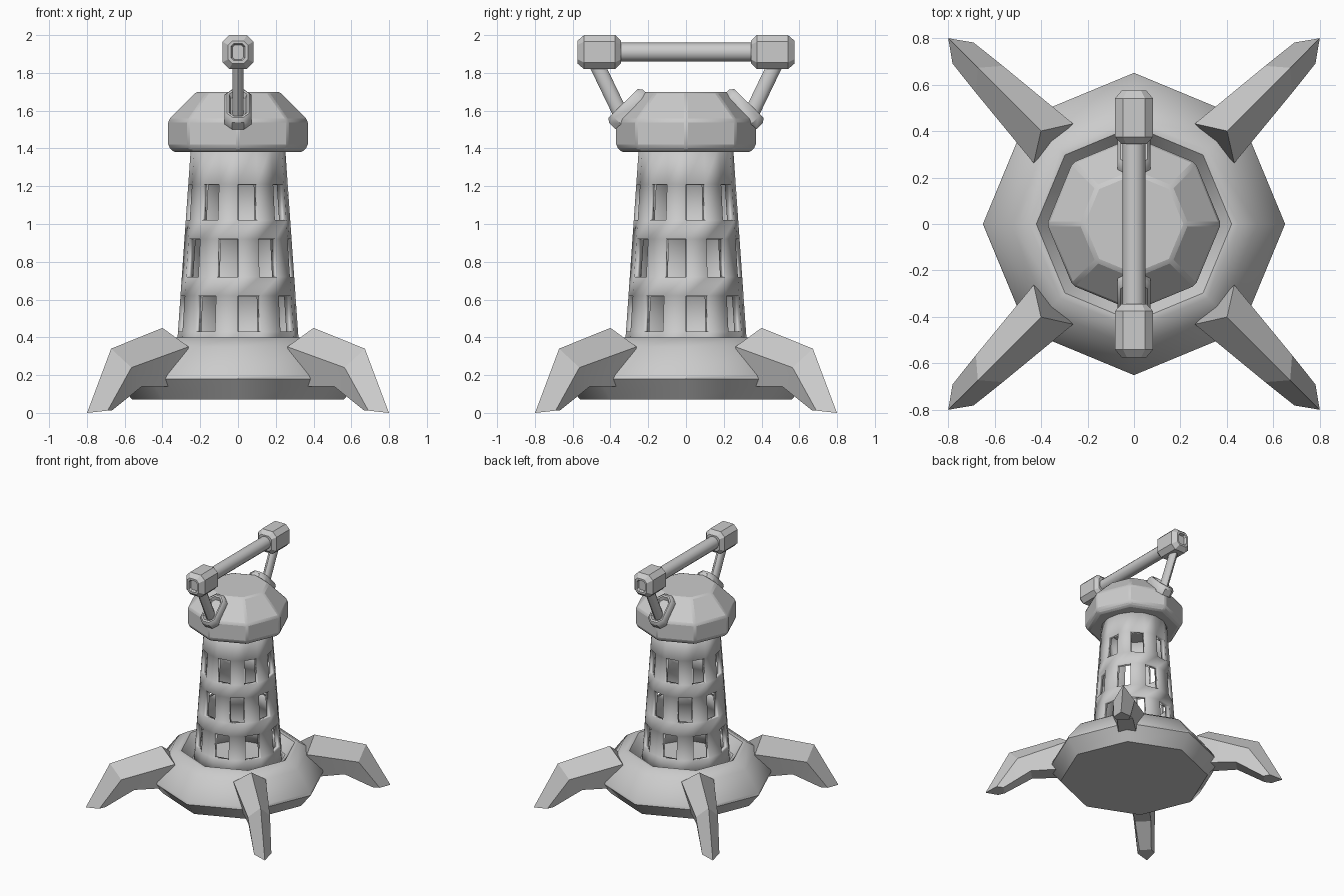
import bpy, bmesh
from math import sin, cos, pi, sqrt, radians
from mathutils import Vector

if "Cube" in bpy.data.objects:
    bpy.data.objects.remove(bpy.data.objects["Cube"])


def finish(name, bm, recalc=True, angle=35):
    if recalc:
        bmesh.ops.recalc_face_normals(bm, faces=bm.faces[:])
    me = bpy.data.meshes.new(name)
    bm.to_mesh(me)
    bm.free()
    ob = bpy.data.objects.new(name, me)
    bpy.context.collection.objects.link(ob)
    bpy.ops.object.select_all(action='DESELECT')
    ob.select_set(True)
    bpy.context.view_layer.objects.active = ob
    bpy.ops.object.shade_smooth_by_angle(angle=radians(angle))
    return ob


def loft(name, rings, angle=35):
    """Skin a list of equal-length point rings and cap both ends."""
    bm = bmesh.new()
    vs = [[bm.verts.new(p) for p in r] for r in rings]
    n = len(vs[0])
    for a, b in zip(vs, vs[1:]):
        for i in range(n):
            k = (i + 1) % n
            bm.faces.new((a[i], a[k], b[k], b[i]))
    bm.faces.new(vs[0])
    bm.faces.new(vs[-1])
    return finish(name, bm, angle=angle)


def circle(r, z, n=8):
    return [(r * cos(2 * pi * i / n), r * sin(2 * pi * i / n), z) for i in range(n)]


def octagon(center, u, v, a, b, c):
    """Chamfered rectangle, half sizes a and b along u and v, corner cut c."""
    pts = [(a, b - c), (a - c, b), (c - a, b), (-a, b - c),
           (-a, c - b), (c - a, -b), (a - c, -b), (a, c - b)]
    return [center + u * x + v * y for x, y in pts]


# octagonal base with a dished top
base = [(0.56, 0.07), (0.65, 0.18), (0.645, 0.20), (0.53, 0.35), (0.45, 0.40),
        (0.42, 0.40), (0.35, 0.31)]
loft("base", [circle(r, z) for r, z in base], angle=40)

# tower: thin tapered shell with staggered windows
N = 16
levels = [0.30, 0.43, 0.62, 0.72, 0.92, 1.02, 1.21, 1.42]
bm = bmesh.new()
grid = []
for z in levels:
    r = 0.32 - 0.07 * (z - 0.4)
    grid.append([bm.verts.new((r * sin(2 * pi * i / N), -r * cos(2 * pi * i / N), z))
                 for i in range(N)])
window_parity = {1: 0, 3: 1, 5: 0}
for j in range(len(levels) - 1):
    for i in range(N):
        if j in window_parity and i % 2 == window_parity[j]:
            continue
        k = (i + 1) % N
        bm.faces.new((grid[j][i], grid[j][k], grid[j + 1][k], grid[j + 1][i]))
tower = finish("tower_shell", bm, recalc=False)
wall = tower.modifiers.new("wall", 'SOLIDIFY')
wall.thickness = 0.04
wall.offset = -1

# octagonal cap with softened edges
cap_profile = [(0.345, 1.38), (0.374, 1.41), (0.374, 1.55), (0.225, 1.70)]
cap = loft("cap", [circle(r, z) for r, z in cap_profile], angle=30)
soft = cap.modifiers.new("soft", 'BEVEL')
soft.width = 0.012
soft.segments = 1
soft.limit_method = 'ANGLE'

# four claw legs: ridge (r, z), shoulders (r, z, w), undersides (r, z, w)
sections = [((0.47, 0.40), (0.46, 0.33, 0.11), (0.46, 0.16, 0.07)),
            ((0.566, 0.45), (0.49, 0.35, 0.12), (0.49, 0.14, 0.07)),
            ((0.95, 0.34), (0.88, 0.24, 0.082), (0.78, 0.14, 0.06)),
            ((1.13, 0.0), (1.04, 0.012, 0.064), (0.99, 0.012, 0.045))]
s = 1 / sqrt(2)
for name, sx, sy in (("front_right_leg", 1, -1), ("back_right_leg", 1, 1),
                     ("back_left_leg", -1, 1), ("front_left_leg", -1, -1)):
    rings = []
    for ridge, sh, un in sections[1:]:
        pts = [(*ridge, 0), sh, un, (un[0], un[1], -un[2]), (sh[0], sh[1], -sh[2])]
        rings.append([(sx * s * (r + w), sy * s * (r - w), z) for r, z, w in pts])
    loft(name, rings, angle=25)

# handle bar
X, Y, Z = Vector((1, 0, 0)), Vector((0, 1, 0)), Vector((0, 0, 1))
loft("handle_bar", [[(0.05 * cos(pi * i / 6), y, 1.91 + 0.05 * sin(pi * i / 6))
                     for i in range(12)] for y in (-0.37, 0.37)])

for side, sy in (("front", -1), ("back", 1)):
    # chamfered knob with a small socket in its outer end
    knob = [(0.345, 0.055, 0.06, 0.02), (0.375, 0.082, 0.09, 0.035),
            (0.54, 0.082, 0.09, 0.035), (0.575, 0.052, 0.06, 0.022),
            (0.575, 0.036, 0.045, 0.014), (0.555, 0.030, 0.038, 0.012)]
    loft(side + "_knob", [octagon(Vector((0, sy * y, 1.91)), X, Z, a, b, c)
                          for y, a, b, c in knob], angle=30)

    # slanted strut from the cap to the knob
    lo, hi = Vector((0, sy * 0.34, 1.57)), Vector((0, sy * 0.475, 1.85))
    d = (hi - lo).normalized()
    v = X.cross(d)
    loft(side + "_strut", [[p + X * 0.03 * cos(pi * i / 6) + v * 0.04 * sin(pi * i / 6)
                            for i in range(12)] for p in (lo, hi)])

    # elongated collar lying on the sloped cap edge
    normal = Vector((0, sy * 0.70, 0.71)).normalized()
    slope = X.cross(normal)
    center = Vector((0, sy * 0.305, 1.61))
    collar = [(-0.03, 0.072, 0.125, 0.04), (0.02, 0.072, 0.125, 0.04),
              (0.04, 0.058, 0.108, 0.032), (0.04, 0.048, 0.095, 0.026),
              (0.015, 0.038, 0.08, 0.02)]
    loft(side + "_collar", [octagon(center + normal * h, X, slope, a, b, c)
                            for h, a, b, c in collar], angle=40)
